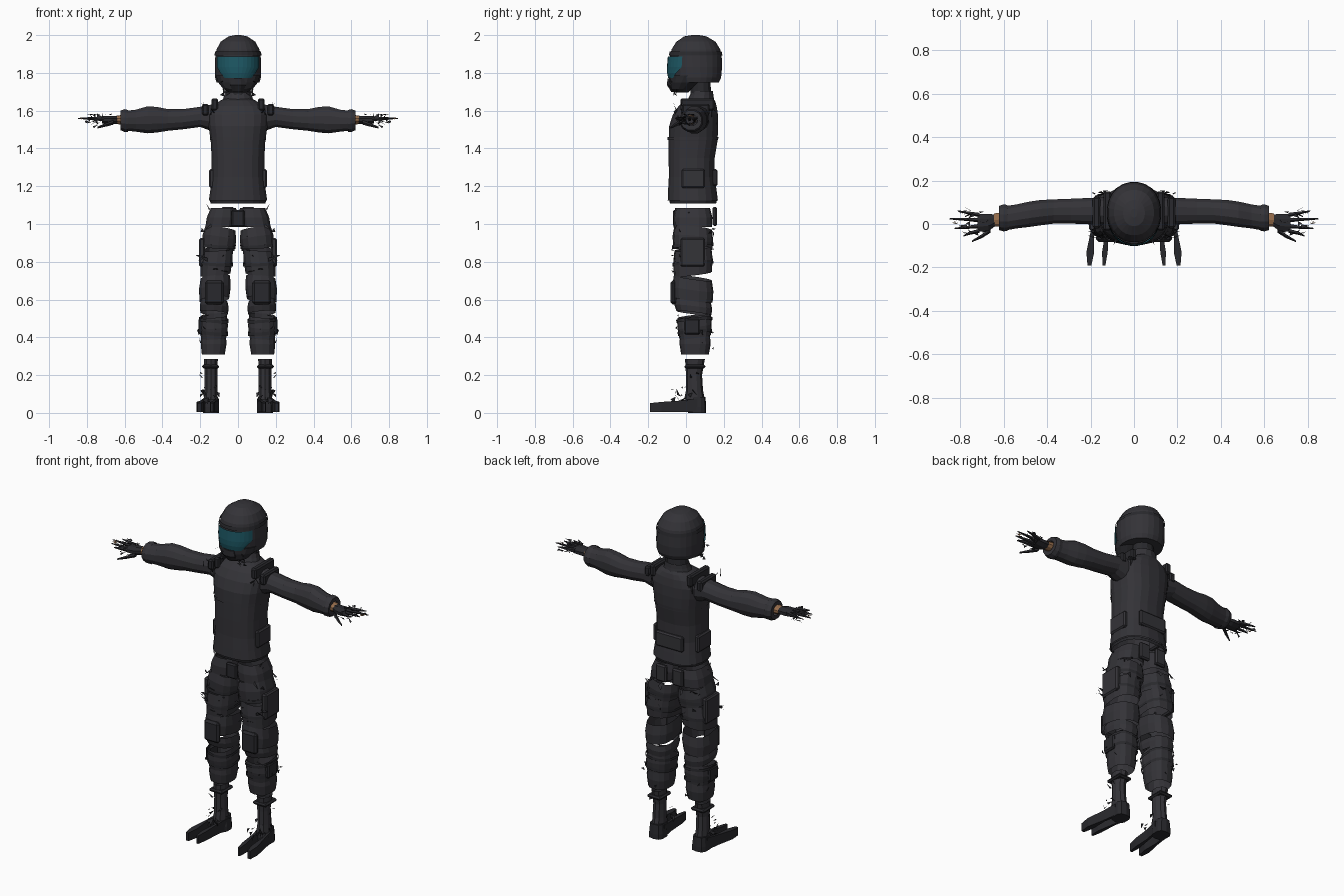
import bpy, bmesh, math, random
from mathutils import Vector

random.seed(4)


def mat(name, rgb):
    m = bpy.data.materials.new(name)
    m.diffuse_color = (*rgb, 1)
    return m


CLOTH = mat("charcoal cloth", (0.034, 0.033, 0.039))
DARK = mat("dark gear", (0.022, 0.022, 0.026))
TEAL = mat("teal visor", (0.012, 0.095, 0.125))
SKIN = mat("tan skin", (0.30, 0.15, 0.07))


def finish(bm, name, material, mirror=False):
    me = bpy.data.meshes.new(name)
    bmesh.ops.recalc_face_normals(bm, faces=bm.faces)
    bm.to_mesh(me)
    bm.free()
    me.materials.append(material)
    ob = bpy.data.objects.new(name, me)
    bpy.context.collection.objects.link(ob)
    if mirror:
        ob.modifiers.new("mirror", 'MIRROR').use_mirror_merge = False
    return ob


def loft(name, rings, material, axis='z', sides=16, p=2.0, mirror=False,
         caps=False, arc=None, slant=(0, 0), bm=None):
    """Rings: position along axis, then low/high of the two cross directions."""
    own = bm is None
    bm = bm or bmesh.new()
    rows = []
    for k, (a, u0, u1, v0, v1) in enumerate(rings):
        row = []
        n = sides + (1 if arc else 0)
        for i in range(n):
            t = 2 * math.pi * (i + 0.5) / sides
            if arc:
                t = math.radians(-90 + arc[k] * (2 * i / sides - 1))
            c, s = math.cos(t), math.sin(t)
            c = math.copysign(abs(c) ** (2 / p), c)
            s = math.copysign(abs(s) ** (2 / p), s)
            u = (u0 + u1) / 2 + c * (u1 - u0) / 2
            v = (v0 + v1) / 2 + s * (v1 - v0) / 2
            w = a + slant[0] * c + slant[1] * s
            row.append(bm.verts.new((u, v, w) if axis == 'z' else (w, u, v)))
        rows.append(row)
    for r, q in zip(rows, rows[1:]):
        for i in range(len(r) - 1 if arc else len(r)):
            j = (i + 1) % len(r)
            bm.faces.new((r[i], r[j], q[j], q[i]))
    if caps:
        bm.faces.new(rows[0])
        bm.faces.new(rows[-1])
    if own:
        return finish(bm, name, material, mirror)


def box(name, lo, hi, material, mirror=True, bevel=0.008):
    bm = bmesh.new()
    bmesh.ops.create_cube(bm, size=1)
    for v in bm.verts:
        v.co = Vector([(l + h) / 2 + c * (h - l) for l, h, c in zip(lo, hi, v.co)])
    bmesh.ops.bevel(bm, geom=bm.edges[:], offset=bevel, segments=1, affect='EDGES')
    return finish(bm, name, material, mirror)


def shards(name, places, size, material, n=1):
    """Loose torn triangles scattered inside boxes of (low, high)."""
    bm = bmesh.new()
    for lo, hi in places:
        for _ in range(n):
            c = Vector([random.uniform(l, h) for l, h in zip(lo, hi)])
            d = [Vector([random.uniform(-1, 1) * s for s in size]) for _ in range(3)]
            bm.faces.new([bm.verts.new(c + e) for e in d])
    return finish(bm, name, material, True)


# Helmet: shell, brow rim, visor, jaw guard and neck
loft("helmet_shell", [(2.0, -.015, .015, .03, .07), (1.993, -.05, .05, -.01, .11),
     (1.965, -.092, .092, -.052, .157), (1.925, -.114, .114, -.077, .182),
     (1.89, -.121, .121, -.085, .19), (1.83, -.124, .124, -.083, .192),
     (1.775, -.122, .122, -.075, .187), (1.75, -.115, .115, -.06, .175)],
     CLOTH, sides=24, caps=True, p=2.15)
loft("brow_rim", [(1.892, -.126, .126, -.092, .194), (1.912, -.122, .122, -.088, .19)],
     DARK, sides=24, p=2.15)
loft("visor", [(1.888, -.122, .122, -.096, .19), (1.83, -.123, .123, -.101, .19),
     (1.80, -.12, .12, -.1, .187), (1.772, -.114, .114, -.094, .18)],
     TEAL, sides=12, arc=(64, 64, 50, 36), p=2.15)
loft("jaw_guard", [(1.785, -.119, .119, -.09, .12), (1.75, -.108, .108, -.09, .08),
     (1.715, -.08, .08, -.082, .03), (1.695, -.05, .05, -.06, .01)], DARK, sides=14, caps=True)
loft("breather", [(1.77, -.035, .035, -.1, -.06), (1.735, -.045, .045, -.102, -.06),
     (1.7, -.03, .03, -.08, -.04)], DARK, sides=8, caps=True)
loft("neck", [(1.64, -.065, .065, .02, .14), (1.76, -.06, .06, .025, .13)], DARK, sides=12)
loft("collar", [(1.65, -.085, .085, .005, .15), (1.68, -.075, .075, .02, .145),
     (1.705, -.07, .07, .03, .143)], CLOTH, sides=14)

# Jacket body
loft("jacket", [(1.125, -.156, .156, -.098, .17), (1.18, -.148, .148, -.096, .163),
     (1.25, -.141, .141, -.092, .152), (1.35, -.141, .141, -.093, .153),
     (1.44, -.146, .146, -.093, .168), (1.52, -.158, .158, -.09, .172),
     (1.58, -.162, .162, -.07, .17), (1.625, -.14, .14, -.04, .163),
     (1.65, -.1, .1, -.01, .155), (1.665, -.07, .07, .02, .145)], CLOTH, sides=20, p=2.5)
loft("chest_seam", [(1.445, -.15, .15, -.098, .171), (1.46, -.151, .151, -.098, .173)],
     CLOTH, sides=20, p=2.5)
loft("waist_belt", [(1.108, -.146, .146, -.086, .16), (1.124, -.15, .15, -.09, .165)],
     DARK, sides=20, p=2.5)
box("side_pouch", (.125, -.025, 1.19), (.153, .1, 1.29), CLOTH)
box("back_pouch", (-.09, .14, 1.2), (.09, .166, 1.29), CLOTH, mirror=False)
box("shoulder_strap", (.105, -.03, 1.60), (.14, .15, 1.665), DARK)
box("shoulder_patch", (.155, -.02, 1.575), (.19, .125, 1.635), DARK)
shards("shoulder_scraps", [((.12, -.06, 1.56), (.19, .0, 1.66)),
       ((.12, .1, 1.58), (.18, .15, 1.65))], (.018, .015, .03), DARK, 6)
shards("jaw_scraps", [((.02, -.09, 1.69), (.09, -.05, 1.76))], (.016, .015, .02), DARK, 8)

# Sleeves with cuffs and wrists
loft("sleeve", [(.14, -.01, .125, 1.49, 1.635), (.20, -.003, .122, 1.512, 1.622),
     (.29, 0, .118, 1.5, 1.61), (.37, 0, .115, 1.492, 1.61), (.43, -.008, .112, 1.482, 1.622),
     (.48, -.015, .105, 1.478, 1.625), (.54, -.022, .092, 1.487, 1.607),
     (.585, -.03, .085, 1.492, 1.602), (.605, -.025, .075, 1.5, 1.59)],
     CLOTH, axis='x', sides=12, mirror=True, p=2.2)
loft("cuff", [(.582, -.034, .09, 1.485, 1.605), (.60, -.036, .092, 1.485, 1.61),
     (.622, -.03, .085, 1.495, 1.602), (.622, -.005, .06, 1.52, 1.58)],
     CLOTH, axis='x', sides=12, mirror=True)
loft("wrist", [(.61, -.015, .055, 1.525, 1.578), (.645, -.012, .05, 1.53, 1.573)],
     SKIN, axis='x', sides=10, mirror=True)

# Gloves: narrow palm straps, slim fingers and torn scraps
loft("glove_palm", [(.635, -.01, .045, 1.53, 1.572), (.67, -.035, .05, 1.525, 1.575),
     (.72, -.04, .05, 1.53, 1.572)], DARK, axis='x', sides=8, mirror=True)
bm = bmesh.new()
for y0, y1, x1 in ((-.03, -.055, .785), (-.008, -.02, .825), (.018, .024, .848), (.042, .06, .81)):
    loft("", [(.71, y0 - .011, y0 + .011, 1.543, 1.568),
              (.76, (y0 + y1) / 2 - .008, (y0 + y1) / 2 + .008, 1.549, 1.567),
              (x1, y1 - .003, y1 + .003, 1.557, 1.562)], DARK, axis='x', sides=5, bm=bm)
loft("", [(.66, -.04, -.015, 1.525, 1.55), (.70, -.065, -.045, 1.515, 1.535),
          (.745, -.083, -.075, 1.505, 1.515)], DARK, axis='x', sides=5, bm=bm)
finish(bm, "glove_fingers", DARK, True)
shards("fingertips", [((.80, .0, 1.555), (.835, .03, 1.565))], (.015, .005, .006), SKIN, 4)
shards("glove_scraps", [((.67, -.06, 1.51), (.76, .06, 1.58)),
       ((.75, -.06, 1.535), (.81, .07, 1.57))], (.022, .014, .014), DARK, 14)

# Trouser legs: hollow torn bands following one leg profile
LEG = [(1.10, .004, .145, -.06, .13), (1.0, .008, .172, -.064, .138), (.9, .016, .187, -.066, .138),
       (.8, .032, .197, -.064, .137), (.7, .042, .2, -.064, .137), (.6, .05, .2, -.066, .137),
       (.5, .055, .2, -.045, .132), (.4, .06, .196, -.033, .13), (.3, .07, .192, -.025, .12)]


def leg(z, grow=0.0):
    i = min(int((1.10 - z) * 10), 7)
    a, b = LEG[i], LEG[i + 1]
    t = (a[0] - z) / 0.1
    r = [p + (q - p) * t for p, q in zip(a, b)]
    return (z, r[1] - grow, r[2] + grow, r[3] - grow, r[4] + grow)


BANDS = [(1.085, .985, 0, 0, 0), (.975, .875, .014, -.01, .002), (.87, .735, -.008, .012, 0),
         (.715, .60, -.008, -.015, .004), (.592, .528, .006, -.012, 0),
         (.515, .40, -.004, .012, .001), (.42, .308, 0, 0, 0)]
for k, (hi, lo, sx, sy, g) in enumerate(BANDS):
    loft(f"trouser_band_{k + 1}", [leg(hi, g - .004), leg((hi + lo) / 2, g + .004), leg(lo, g)],
         CLOTH, sides=14, p=2.6, mirror=True, slant=(sx, sy))
for z, h in ((.895, .018), (.80, .016), (.50, .016), (.435, .018)):
    loft("leg_strap", [leg(z, .007), leg(z - h, .008)], DARK, sides=14, p=2.6,
         mirror=True, slant=(.006, .008))
box("crotch_panel", (-.035, -.068, .985), (.035, -.045, 1.075), DARK, mirror=False)
box("seat_flap", (.02, .14, .99), (.09, .165, 1.09), CLOTH)
box("thigh_pocket", (.175, -.03, .775), (.207, .1, .925), CLOTH)
box("knee_pad", (.075, -.082, .575), (.175, -.05, .70), DARK, bevel=.012)
box("shin_pouch", (.18, -.01, .415), (.21, .075, .5), DARK)

# Torn edges on the legs
shards("hip_scraps", [((.03, -.07, .95), (.17, -.05, 1.0)), ((.14, -.03, .97), (.17, .1, 1.09)),
       ((.03, .12, .93), (.16, .15, 1.0))], (.03, .012, .025), CLOTH, 5)
shards("thigh_scraps", [((.18, -.07, .81), (.2, -.03, .86)), ((.05, -.075, .72), (.18, -.06, .9)),
       ((.05, .13, .72), (.18, .15, .9))], (.035, .012, .018), DARK, 5)
shards("shin_scraps", [((.07, -.05, .4), (.19, -.03, .55)), ((.19, 0, .38), (.2, .1, .46)),
       ((.07, .12, .32), (.18, .14, .55))], (.022, .012, .02), DARK, 4)

# Boots: narrow shaft, heel, and open rails running to split toes
loft("boot_shaft", [(.285, .105, .183, -.005, .1), (.2, .108, .178, 0, .085),
     (.12, .108, .18, 0, .09), (.07, .105, .182, -.01, .1)], CLOTH, sides=10, mirror=True)
loft("boot_heel", [(.085, .105, .182, .02, .103), (.03, .098, .188, .01, .107),
     (0, .098, .188, .01, .107)], DARK, sides=10, p=3, mirror=True, caps=True)
bm = bmesh.new()
for x0, x1, w in ((.108, .138, .013), (.178, .205, .018)):
    rows = []
    for y, x, hw, z in ((.06, x0, .008, .075), (-.03, (x0 + x1) / 2, .007, .065),
                        (-.13, x1 - .004, w, .058), (-.19, x1, w * .5, .052)):
        rows.append([bm.verts.new((x + s * hw, y, h)) for s, h in
                     ((-1, 0.004), (1, 0.004), (1, z), (-1, z))])
    for r, q in zip(rows, rows[1:]):
        for i in range(4):
            bm.faces.new((r[i], r[(i + 1) % 4], q[(i + 1) % 4], q[i]))
    bm.faces.new(rows[0])
    bm.faces.new(rows[-1])
finish(bm, "boot_rails", DARK, True)
box("boot_strap", (.1, -.008, .235), (.19, .103, .255), DARK)
shards("boot_scraps", [((.1, -.02, .05), (.2, .02, .14)), ((.17, 0, .05), (.2, .1, .25)),
       ((.1, -.08, .05), (.19, -.02, .12))], (.016, .02, .025), DARK, 6)
